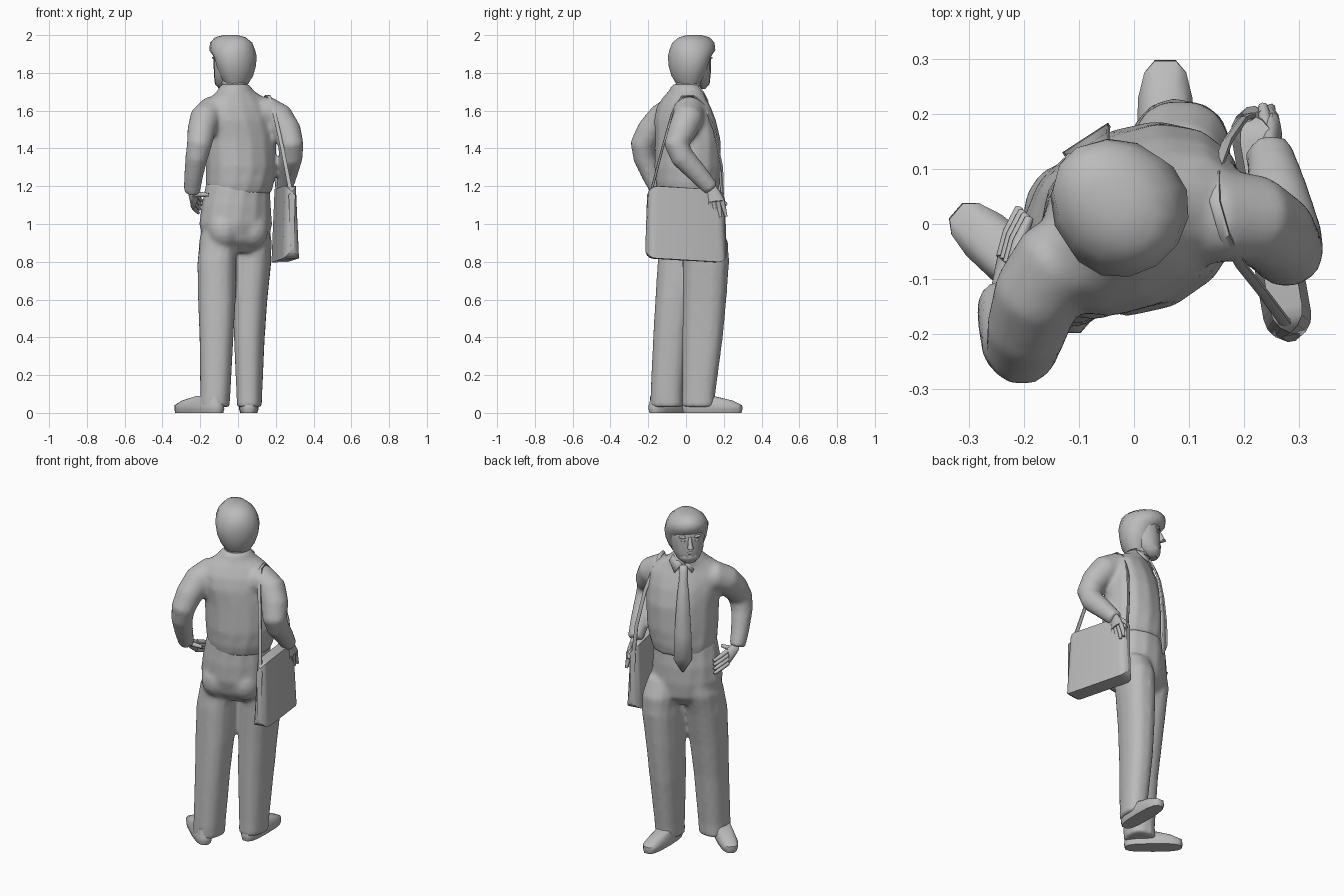
import bpy, bmesh
from math import sin, cos, pi, radians, copysign
from mathutils import Vector, Matrix

old = bpy.data.objects.get("Cube")
if old:
    bpy.data.objects.remove(old, do_unlink=True)

grey = bpy.data.materials.new("plain_grey")
grey.use_nodes = True
grey.diffuse_color = (0.5, 0.5, 0.5, 1)
grey.node_tree.nodes["Principled BSDF"].inputs["Base Color"].default_value = grey.diffuse_color
SIDES = 14


def finish(name, bm, bevel=0.0, thick=0.0):
    """Turn a bmesh into a smooth shaded object."""
    bmesh.ops.recalc_face_normals(bm, faces=bm.faces)
    mesh = bpy.data.meshes.new(name)
    bm.to_mesh(mesh)
    bm.free()
    mesh.materials.append(grey)
    obj = bpy.data.objects.new(name, mesh)
    bpy.context.collection.objects.link(obj)
    if thick:
        obj.modifiers.new("thickness", 'SOLIDIFY').thickness = thick
    if bevel:
        mod = obj.modifiers.new("rounding", 'BEVEL')
        mod.width, mod.segments = bevel, 3
    bpy.ops.object.select_all(action='DESELECT')
    obj.select_set(True)
    bpy.context.view_layer.objects.active = obj
    bpy.ops.object.shade_smooth_by_angle(angle=radians(50))
    return obj


def fuse(name, parts):
    """Join overlapping parts into one softly blended garment."""
    bpy.ops.object.select_all(action='DESELECT')
    for part in parts:
        part.select_set(True)
    bpy.context.view_layer.objects.active = parts[0]
    bpy.ops.object.join()
    parts[0].name = name
    remesh = parts[0].modifiers.new("blend", 'REMESH')
    remesh.mode, remesh.voxel_size, remesh.use_smooth_shade = 'VOXEL', .012, True
    soften = parts[0].modifiers.new("soften", 'SMOOTH')
    soften.factor, soften.iterations = .5, 8


def skin(name, rings):
    """Bridge equal rings of points and cap both ends."""
    bm = bmesh.new()
    loops = [[bm.verts.new(p) for p in ring] for ring in rings]
    for low, high in zip(loops, loops[1:]):
        for i in range(len(low)):
            j = (i + 1) % len(low)
            bm.faces.new((low[i], low[j], high[j], high[i]))
    bm.faces.new(loops[0])
    bm.faces.new(loops[-1])
    return finish(name, bm)


def oval(rx, ry, sides=SIDES, power=1.0):
    """Points of an oval; a power below one makes it boxier."""
    shape = lambda v: copysign(abs(v) ** power, v)
    turns = [2 * pi * i / sides for i in range(sides)]
    return [Vector((rx * shape(cos(t)), ry * shape(sin(t)), 0)) for t in turns]


def stack(name, rows, frame=None, power=1.0):
    """Loft level ovals given as x, y, z, side radius, depth radius, yaw."""
    frame = frame or Matrix()
    rings = []
    for x, y, z, rx, ry, *yaw in rows:
        turn = Matrix.Rotation(radians(yaw[0] if yaw else 0), 4, 'Z')
        place = frame @ Matrix.Translation((x, y, z)) @ turn
        rings.append([place @ p for p in oval(rx, ry, power=power)])
    return skin(name, rings)


def tube(name, path, sides=SIDES, flat=1.0):
    """Loft round sections, without twist, along a path of x, y, z, radius."""
    points = [Vector(p[:3]) for p in path]
    rings, last, turn = [], None, None
    for i, point in enumerate(points):
        along = points[min(i + 1, len(points) - 1)] - points[max(i - 1, 0)]
        turn = last.rotation_difference(along) @ turn if last else along.to_track_quat('Z', 'Y')
        last, radius = along, path[i][3]
        rings.append([point + turn @ p for p in oval(radius * flat, radius, sides)])
    return skin(name, rings)


def ball(name, centre, size, yaw=0, frame=None):
    bm = bmesh.new()
    bmesh.ops.create_uvsphere(bm, u_segments=12, v_segments=8, radius=1)
    place = Matrix.Translation(centre) @ Matrix.Rotation(radians(yaw), 4, 'Z')
    bm.transform((frame or Matrix()) @ place @ Matrix.Diagonal((*size, 1)))
    return finish(name, bm)


def standing(x, y, yaw):
    return Matrix.Translation((x, y, 0)) @ Matrix.Rotation(radians(yaw), 4, 'Z')


# Trousers: seat, buttocks and two legs blended together
seat = stack("seat", [
    (-.01, .02, .85, .10, .09, 25), (-.01, .015, .91, .18, .145, 22),
    (-.012, .005, 1, .2, .163, 22), (-.01, .005, 1.1, .19, .162, 25),
    (0, .005, 1.22, .175, .15, 30)])
buttocks = [ball("buttock", spot, (.088, .085, .1), 15)
            for spot in ((.075, -.045, .97), (-.075, -.092, .97))]
right_leg = stack("right_leg", [
    (-.125, -.1, .03, .08, .088, -8), (-.12, -.1, .1, .08, .088, -8),
    (-.114, -.08, .4, .09, .094, -8), (-.112, -.06, .6, .1, .102, -8),
    (-.112, -.035, .8, .103, .115, -8), (-.105, -.01, .92, .1, .125), (-.09, 0, 1, .09, .12)],
    power=.8)
left_leg = stack("left_leg", [
    (.06, .065, .03, .065, .088, -10), (.06, .068, .1, .067, .088, -10),
    (.06, .088, .4, .08, .108, -10), (.066, .098, .6, .088, .116, -10),
    (.078, .105, .8, .097, .124, -10), (.085, .1, .9, .095, .126), (.08, .06, 1, .085, .12)],
    power=.8)
fuse("trousers", [seat, right_leg, left_leg, *buttocks])

# Shoes
for side, frame in (("left", standing(.057, .14, 0)), ("right", standing(-.205, -.08, 49))):
    stack(side + "_shoe", [
        (0, 0, 0, .045, .157), (0, 0, .02, .052, .162), (0, 0, .04, .053, .16),
        (0, -.02, .065, .046, .13), (0, -.07, .09, .04, .075)], frame, .68)

# Shirt: chest rising into the collar, and sleeves bent at the elbow
body = stack("body", [
    (.005, .01, 1.16, .175, .155, 28), (.01, .01, 1.22, .188, .167, 30),
    (.015, .01, 1.3, .197, .169, 35), (.015, .01, 1.45, .202, .158, 35),
    (.005, -.005, 1.55, .21, .142, 33), (0, -.012, 1.62, .205, .118, 30),
    (-.005, -.01, 1.67, .16, .094, 30), (-.013, 0, 1.705, .105, .085, 35),
    (-.015, .002, 1.74, .075, .075, 35)])
left_sleeve = tube("left_sleeve", [
    (.08, 0, 1.58, .08), (.16, .015, 1.592, .086), (.215, .01, 1.56, .083),
    (.26, -.02, 1.49, .077), (.28, -.05, 1.42, .068), (.28, -.02, 1.355, .064),
    (.264, .06, 1.27, .054), (.245, .135, 1.185, .044)])
right_sleeve = tube("right_sleeve", [
    (-.07, -.03, 1.58, .08), (-.145, -.075, 1.592, .084), (-.175, -.125, 1.56, .082),
    (-.195, -.19, 1.49, .075), (-.205, -.23, 1.42, .067), (-.22, -.22, 1.35, .06),
    (-.236, -.18, 1.25, .051), (-.245, -.14, 1.165, .044)])
fuse("shirt", [body, left_sleeve, right_sleeve])
stack("neck", [
    (-.015, .005, 1.66, .07, .07, 40), (-.018, .012, 1.72, .068, .07, 45),
    (-.022, .02, 1.8, .068, .07, 45)])

# Tie and collar, draped down the chest
chest = standing(.01, .005, 33)
bm = bmesh.new()
edges = []
for z, half, out in ((1.69, .02, .095), (1.66, .024, .113), (1.62, .022, .13),
                     (1.56, .03, .15), (1.45, .038, .168), (1.3, .047, .18),
                     (1.16, .05, .182), (1.08, .004, .176)):
    edges.append([bm.verts.new(chest @ Vector((s * half, out, z))) for s in (-1, 1)])
for a, b in zip(edges, edges[1:]):
    bm.faces.new((a[0], a[1], b[1], b[0]))
finish("tie", bm, thick=.009)
for side, s in (("right", -1), ("left", 1)):
    bm = bmesh.new()
    flap = ((.01, .098, 1.7), (.05, .105, 1.65), (.08, .055, 1.7), (.06, .04, 1.73))
    bm.faces.new([bm.verts.new(chest @ Vector((s * x, y, z))) for x, y, z in flap])
    finish(side + "_collar_flap", bm, thick=.009)

# Head, hair and face share one turned frame
head = standing(-.032, .035, 45)
stack("head", [
    (0, .05, 1.715, .035, .03), (0, .04, 1.74, .064, .057), (0, .015, 1.785, .088, .084),
    (0, 0, 1.85, .098, .097), (0, 0, 1.92, .098, .098), (0, 0, 1.97, .06, .06)], head)
stack("hair", [
    (0, -.035, 1.74, .068, .055), (0, -.035, 1.785, .096, .082),
    (0, -.032, 1.835, .115, .096), (0, -.025, 1.885, .122, .108),
    (0, -.002, 1.92, .118, .126), (0, .006, 1.96, .1, .122),
    (0, .012, 1.988, .066, .095), (0, .012, 2, .03, .045)], head)
stack("nose", [
    (0, .098, 1.812, .01, .01), (0, .105, 1.82, .017, .024),
    (0, .1, 1.838, .012, .018), (0, .09, 1.88, .009, .009)], head)
ball("beard", (0, .055, 1.755), (.062, .045, .04), frame=head)
ball("lips", (0, .088, 1.785), (.026, .014, .009), frame=head)
for side, s in (("right", -1), ("left", 1)):
    ball(side + "_eye", (s * .036, .085, 1.857), (.015, .009, .007), frame=head)
    ball(side + "_brow", (s * .037, .084, 1.88), (.026, .014, .008), frame=head)


def hand(side, wrist, knuckles, tips, spread, thumb):
    """Palm, four fingers fanned along spread, and a thumb."""
    wrist, knuckles, tips, spread = map(Vector, (wrist, knuckles, tips, spread))
    rings = []
    across = spread.normalized()
    normal = across.cross(knuckles - wrist).normalized()
    for t, wide in ((0, .028), (.5, .04), (1, .046)):
        centre = wrist.lerp(knuckles, t)
        rings.append([centre + across * p.x + normal * p.y for p in oval(wide, .017)])
    skin(side + "_palm", rings)
    for i in range(4):
        k = i - 1.5
        base, tip = knuckles + across * k * .022, tips + spread * k
        middle = base.lerp(tip, .5) + normal * .004
        tube(f"{side}_finger_{i + 1}", [(*base, .013), (*middle, .012), (*tip, .008)], 8)
    start = wrist.lerp(knuckles, .3)
    tube(side + "_thumb", [(*start, .015), (*start.lerp(Vector(thumb), .6), .013), (*thumb, .009)], 8)


hand("left", (.247, .13, 1.2), (.253, .158, 1.12), (.25, .17, 1.035), (0, .028, .003),
     (.235, .215, 1.1))
hand("right", (-.247, -.14, 1.17), (-.23, -.07, 1.125), (-.2, .02, 1.09), (.006, -.006, .021),
     (-.155, -.12, 1.155))

# Shoulder bag with rounded corners
bm = bmesh.new()
bmesh.ops.create_cube(bm, size=1)
bm.transform(Matrix.Diagonal((.08, .43, .385, 1)))
for v in bm.verts:
    v.co.y *= .95 if v.co.z > 0 else 1.02
    v.co.z -= v.co.y * .05
    v.co.x *= .75 if v.co.z > 0 else 1.1
corners = [e for e in bm.edges if abs(e.verts[0].co.x - e.verts[1].co.x) > .01]
bmesh.ops.bevel(bm, geom=corners, offset=.05, segments=4, profile=.5, affect='EDGES')
bm.transform(Matrix.Translation((.25, 0, 1)) @ Matrix.Rotation(radians(10), 4, 'Z'))
finish("shoulder_bag", bm, bevel=.02)

# Strap over the shoulder
tube("bag_strap", [
    (.212, .195, 1.15, .012), (.198, .19, 1.3, .011), (.17, .15, 1.5, .011),
    (.148, .09, 1.63, .011), (.148, .04, 1.678, .011), (.165, -.02, 1.675, .011),
    (.195, -.075, 1.58, .011), (.235, -.125, 1.4, .011), (.283, -.19, 1.15, .012)], 6, .6)
